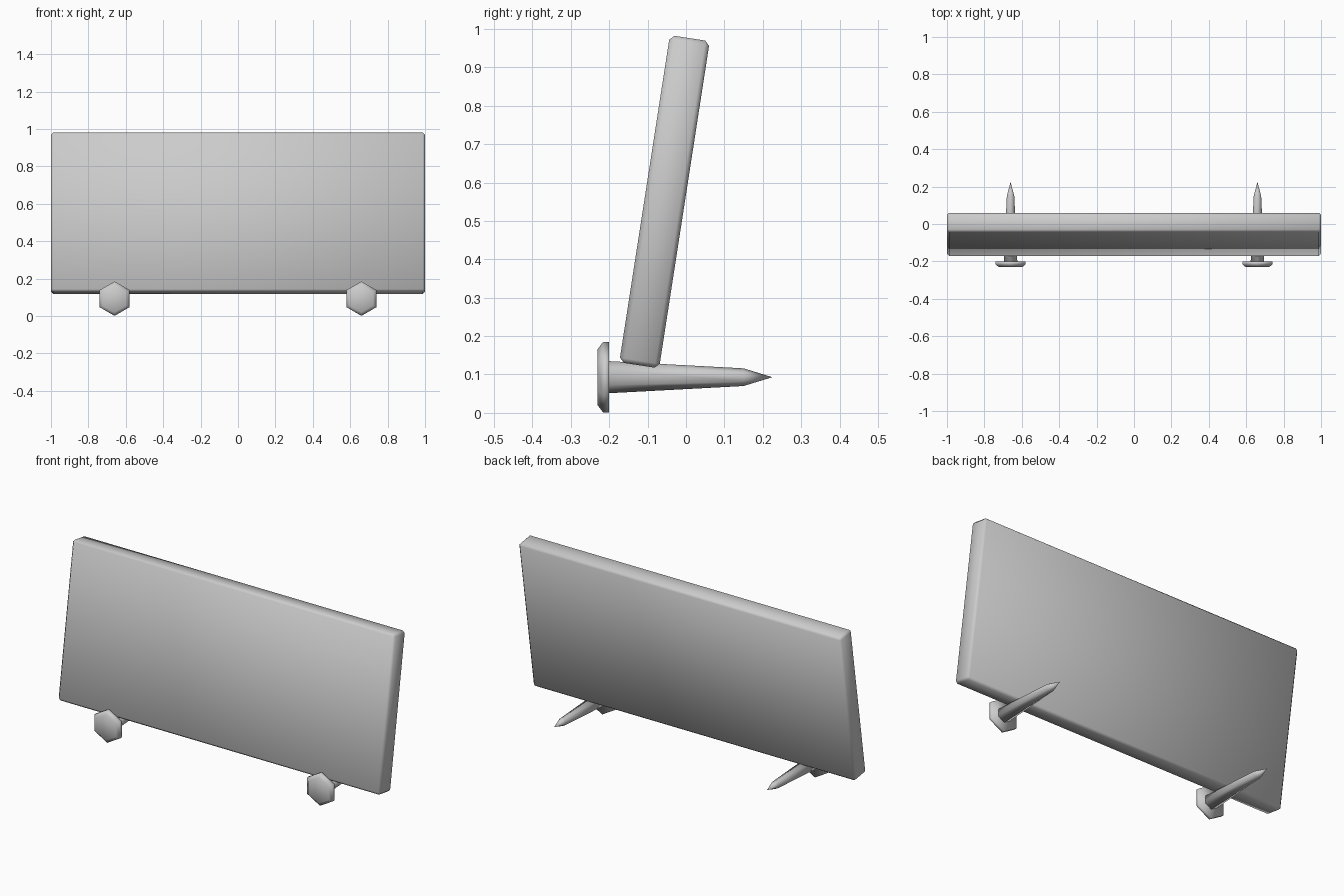
import bpy, bmesh, math
from mathutils import Matrix

if "Cube" in bpy.data.objects:
    bpy.data.objects.remove(bpy.data.objects["Cube"])


def finish(name, bm):
    bmesh.ops.recalc_face_normals(bm, faces=bm.faces)
    for f in bm.faces:
        f.smooth = True
    me = bpy.data.meshes.new(name)
    bm.to_mesh(me)
    bm.free()
    ob = bpy.data.objects.new(name, me)
    bpy.context.collection.objects.link(ob)
    return ob


def hex_spindle(name, x, z, profile):
    """Six-sided solid along y from (y, radius) pairs; radius 0 makes a point."""
    bm = bmesh.new()
    rings = []
    for y, r in profile:
        count = 6 if r > 0 else 1
        rings.append([bm.verts.new((x + r * math.sin(i * math.pi / 3), y,
                                    z + r * math.cos(i * math.pi / 3)))
                      for i in range(count)])
    for a, b in zip(rings, rings[1:]):
        for i in range(6):
            j = (i + 1) % 6
            if len(b) == 1:
                bm.faces.new((a[i], a[j], b[0]))
            else:
                bm.faces.new((a[i], a[j], b[j], b[i]))
    for ring in (rings[0], rings[-1]):
        if len(ring) == 6:
            bm.faces.new(ring)
    return finish(name, bm)


# Leaning board with small chamfered edges
bm = bmesh.new()
bmesh.ops.create_cube(bm, size=1, matrix=Matrix.Diagonal((2.0, 0.105, 0.862, 1)))
bmesh.ops.bevel(bm, geom=bm.edges[:], offset=0.012, segments=1, affect='EDGES')
board = finish("board", bm)
board.location = (0, -0.056, 0.55)
board.rotation_euler.x = math.radians(-8.8)

# Two supporting nails: chamfered hexagonal head and tapered, pointed shank
for side, x in (("left", -0.66), ("right", 0.66)):
    hex_spindle("nail_head_" + side, x, 0.093,
                [(-0.23, 0.073), (-0.216, 0.092), (-0.20, 0.092)])
    hex_spindle("nail_shank_" + side, x, 0.093,
                [(-0.205, 0.042), (0.15, 0.023), (0.225, 0)])
